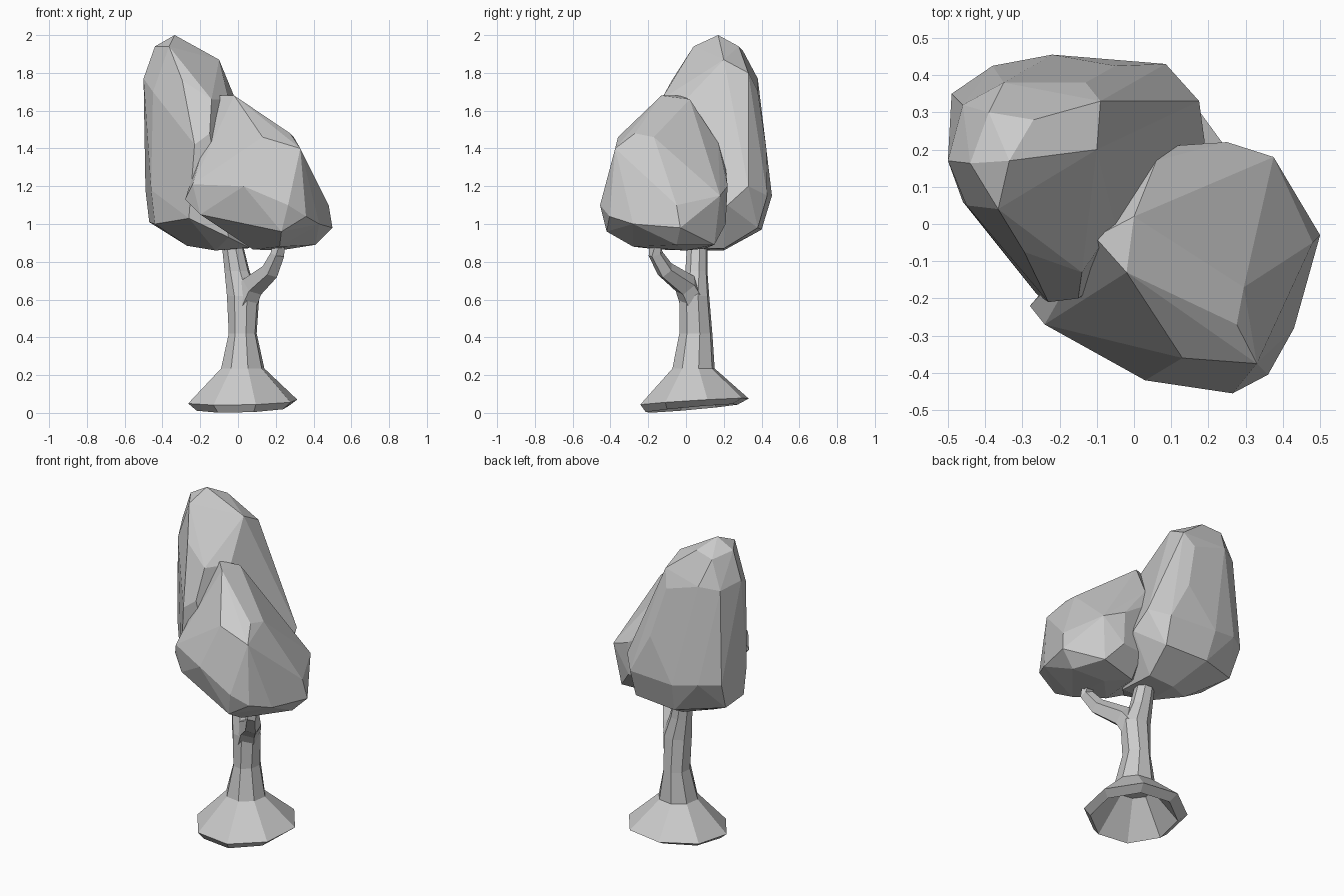
import bpy, bmesh, math
from mathutils import Vector


def finish(bm, name):
    bmesh.ops.recalc_face_normals(bm, faces=bm.faces)
    me = bpy.data.meshes.new(name)
    bm.to_mesh(me)
    bm.free()
    ob = bpy.data.objects.new(name, me)
    bpy.context.collection.objects.link(ob)
    return ob


def hull(name, points):
    """Faceted solid stretched around a few corner points."""
    bm = bmesh.new()
    for p in points:
        bm.verts.new(p)
    bmesh.ops.convex_hull(bm, input=bm.verts[:])
    loose = [v for v in bm.verts if not v.link_faces]
    bmesh.ops.delete(bm, geom=loose, context='VERTS')
    bmesh.ops.dissolve_limit(bm, angle_limit=math.radians(4), verts=bm.verts[:], edges=bm.edges[:])
    return finish(bm, name)


def loft(name, rings, cap_start=True):
    """Skin rings of equal point count, closing the ends."""
    bm = bmesh.new()
    rows = [[bm.verts.new(p) for p in ring] for ring in rings]
    n = len(rows[0])
    for a, b in zip(rows, rows[1:]):
        for i in range(n):
            bm.faces.new((a[i], a[(i + 1) % n], b[(i + 1) % n], b[i]))
    bm.faces.new(rows[-1])
    if cap_start:
        bm.faces.new(rows[0])
    return finish(bm, name)


def flat_ring(cx, cy, z, rx, ry, n=8, tilt=0.0):
    """Level ring, optionally rising toward the back right."""
    out = []
    for i in range(n):
        t = 2 * math.pi * (i + 0.3) / n
        dz = tilt * (math.sin(t) + 0.35 * math.cos(t))
        out.append((cx + rx * math.cos(t), cy + ry * math.sin(t), z + dz))
    return out


def limb(name, path, n=5):
    """Tapered branch; path holds (x, y, z, radius)."""
    pts = [Vector(p[:3]) for p in path]
    rings = []
    for i, p in enumerate(pts):
        d = pts[min(i + 1, len(pts) - 1)] - pts[max(i - 1, 0)]
        q = d.to_track_quat('Z', 'Y')
        rings.append([p + q @ Vector((path[i][3] * math.cos(2 * math.pi * k / n),
                                      path[i][3] * math.sin(2 * math.pi * k / n), 0))
                      for k in range(n)])
    return loft(name, rings)


# Trunk with flared root skirt, hollow underneath with a turned-in lip
loft("trunk", [
    flat_ring(0.025, 0.04, 0.205, 0.10, 0.10),
    flat_ring(0.025, 0.03, 0.024, 0.25, 0.25, tilt=0.022),
    flat_ring(0.025, 0.045, 0.06, 0.297, 0.295, tilt=0.018),
    flat_ring(0.025, 0.04, 0.235, 0.118, 0.115),
    flat_ring(0.025, 0.052, 0.42, 0.076, 0.09),
    flat_ring(0.027, 0.045, 0.62, 0.088, 0.08),
    flat_ring(-0.005, 0.055, 0.75, 0.068, 0.06),
    flat_ring(-0.035, 0.06, 0.92, 0.055, 0.055),
])

# Side branch carrying the low crown
limb("side_branch", [
    (0.035, 0.04, 0.59, 0.075), (0.08, 0.0, 0.675, 0.066),
    (0.175, -0.11, 0.755, 0.05), (0.212, -0.16, 0.84, 0.04),
    (0.215, -0.16, 0.94, 0.036)])

# Tall crown, back left
hull("tall_crown", [
    (-0.335, 0.17, 2.0), (-0.44, 0.163, 1.94), (-0.39, 0.30, 1.92), (-0.27, 0.28, 1.94),
    (-0.365, 0.04, 1.94), (-0.10, 0.20, 1.87), (-0.09, 0.33, 1.80), (-0.35, 0.38, 1.77),
    (-0.50, 0.17, 1.77), (-0.46, 0.32, 1.75), (-0.295, -0.075, 1.76), (-0.13, 0.38, 1.70),
    (-0.45, 0.05, 1.70), (-0.14, -0.13, 1.66), (-0.05, 0.0, 1.66),
    (-0.15, -0.20, 1.48), (-0.23, -0.21, 1.42), (-0.05, 0.425, 1.40),
    (-0.46, 0.06, 1.18), (-0.49, 0.35, 1.18), (-0.38, 0.425, 1.18), (-0.22, 0.455, 1.15),
    (0.085, 0.43, 1.15), (0.175, 0.33, 1.20), (0.19, 0.22, 1.10),
    (-0.47, 0.28, 1.01), (-0.44, 0.06, 1.0), (-0.26, -0.19, 1.03), (-0.20, 0.40, 0.97),
    (0.08, 0.38, 0.98), (-0.27, 0.12, 0.885), (-0.12, 0.20, 0.86), (-0.12, 0.0, 0.86),
    (0.05, 0.20, 0.87), (0.06, -0.03, 0.875), (-0.05, -0.15, 0.93)])

# Low crown, front right
hull("low_crown", [
    (-0.105, -0.035, 1.68), (-0.02, -0.13, 1.68), (0.0, 0.02, 1.66),
    (0.276, -0.27, 1.48), (0.13, -0.36, 1.46), (0.295, -0.17, 1.46), (0.33, -0.375, 1.40),
    (0.06, 0.17, 1.43), (0.10, 0.21, 1.30), (0.25, 0.22, 1.20), (0.375, 0.18, 1.15),
    (0.37, -0.10, 1.29), (0.48, -0.05, 1.10), (0.50, -0.03, 0.98), (0.43, -0.28, 1.0),
    (0.36, -0.405, 1.04), (0.265, -0.455, 1.10), (0.03, -0.42, 1.20),
    (-0.24, -0.27, 1.21), (-0.28, -0.22, 1.13), (-0.20, -0.27, 1.05), (0.23, -0.42, 0.96),
    (0.22, -0.28, 0.88), (0.41, -0.05, 0.89), (0.34, 0.15, 0.89), (0.10, 0.19, 1.0),
    (0.25, 0.21, 1.0), (0.10, 0.10, 0.87), (0.08, -0.15, 0.865), (0.22, 0.0, 0.86)])
